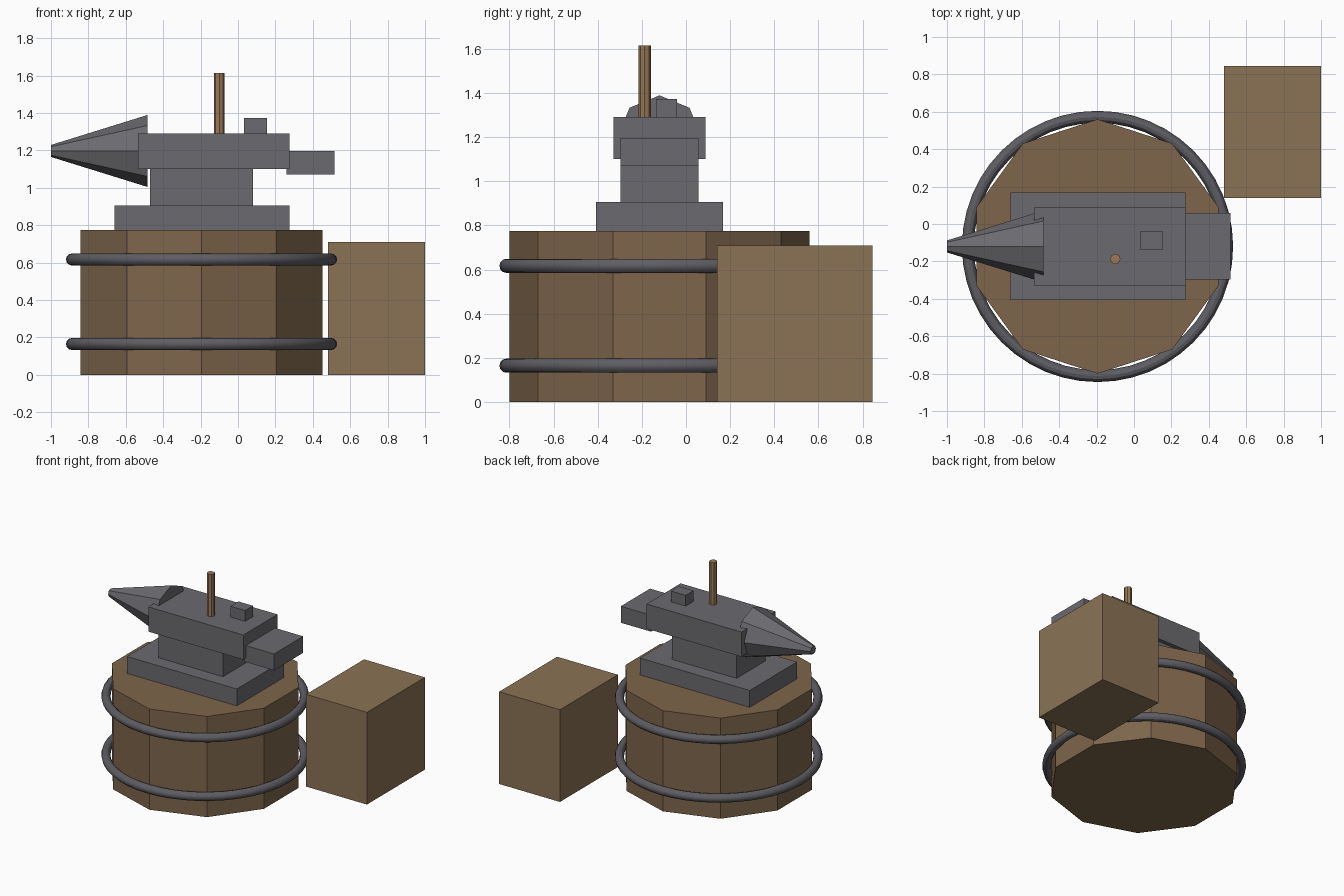
import bpy
import math

if "Cube" in bpy.data.objects:
    bpy.data.objects.remove(bpy.data.objects["Cube"])

CX, CY = -0.195, -0.12   # axis of stump; the anvil shares its y


def material(name, rgb):
    m = bpy.data.materials.new(name)
    m.diffuse_color = (*rgb, 1)
    m.use_nodes = True
    m.node_tree.nodes["Principled BSDF"].inputs["Base Color"].default_value = m.diffuse_color
    return m


WOOD = material("stump_wood", (0.205, 0.130, 0.070))
CRATE = material("crate_wood", (0.258, 0.171, 0.091))
HANDLE = material("handle_wood", (0.33, 0.195, 0.095))
STEEL = material("steel", (0.147, 0.147, 0.162))
IRON = material("iron", (0.11, 0.11, 0.125))


def finish(name, mat):
    ob = bpy.context.object
    ob.name = name
    ob.data.materials.append(mat)
    return ob


def box(name, x, y, z, mat):
    """Box from (min, max) ranges on each axis."""
    bpy.ops.mesh.primitive_cube_add(
        size=1, location=[(a + b) / 2 for a, b in (x, y, z)])
    ob = finish(name, mat)
    for v in ob.data.vertices:
        v.co = [c * (b - a) for c, (a, b) in zip(v.co, (x, y, z))]
    return ob


def cylinder(name, sides, r, x, y, z0, z1, mat):
    bpy.ops.mesh.primitive_cylinder_add(
        vertices=sides, radius=r, depth=z1 - z0, location=(x, y, (z0 + z1) / 2))
    return finish(name, mat)


def centred(width):
    return (CY - width / 2, CY + width / 2)


# Ten-sided stump with two iron hoops
cylinder("stump", 10, 0.68, CX, CY, 0, 0.775, WOOD)
for name, z in (("lower_hoop", 0.165), ("upper_hoop", 0.617)):
    bpy.ops.mesh.primitive_torus_add(
        major_radius=0.693, minor_radius=0.032, major_segments=48,
        minor_segments=12, location=(CX, CY, z))
    finish(name, IRON)
    bpy.ops.object.shade_smooth_by_angle()

# Anvil: foot, waist, body and heel
box("anvil_foot", (-0.66, 0.275), centred(0.575), (0.775, 0.905), STEEL)
box("anvil_waist", (-0.47, 0.08), centred(0.355), (0.905, 1.10), STEEL)
box("anvil_body", (-0.535, 0.275), centred(0.415), (1.10, 1.29), STEEL)
box("anvil_heel", (0.258, 0.515), centred(0.355), (1.07, 1.197), STEEL)

# Eight-sided tapering horn pointing to -x
bpy.ops.mesh.primitive_cone_add(
    vertices=8, radius1=0.192, radius2=0.032, depth=0.515,
    location=(-0.7425, CY, 1.197), rotation=(0, -math.pi / 2, 0))
finish("anvil_horn", STEEL)

# Hammer head block and upright handle on the anvil face
box("face_block", (0.031, 0.156), (-0.136, -0.04), (1.29, 1.373), STEEL)
cylinder("upright_handle", 8, 0.028, -0.10, -0.187, 1.27, 1.615, HANDLE)

# Wooden crate beside the stump
box("crate", (0.482, 1.0), (0.14, 0.845), (0, 0.71), CRATE)
